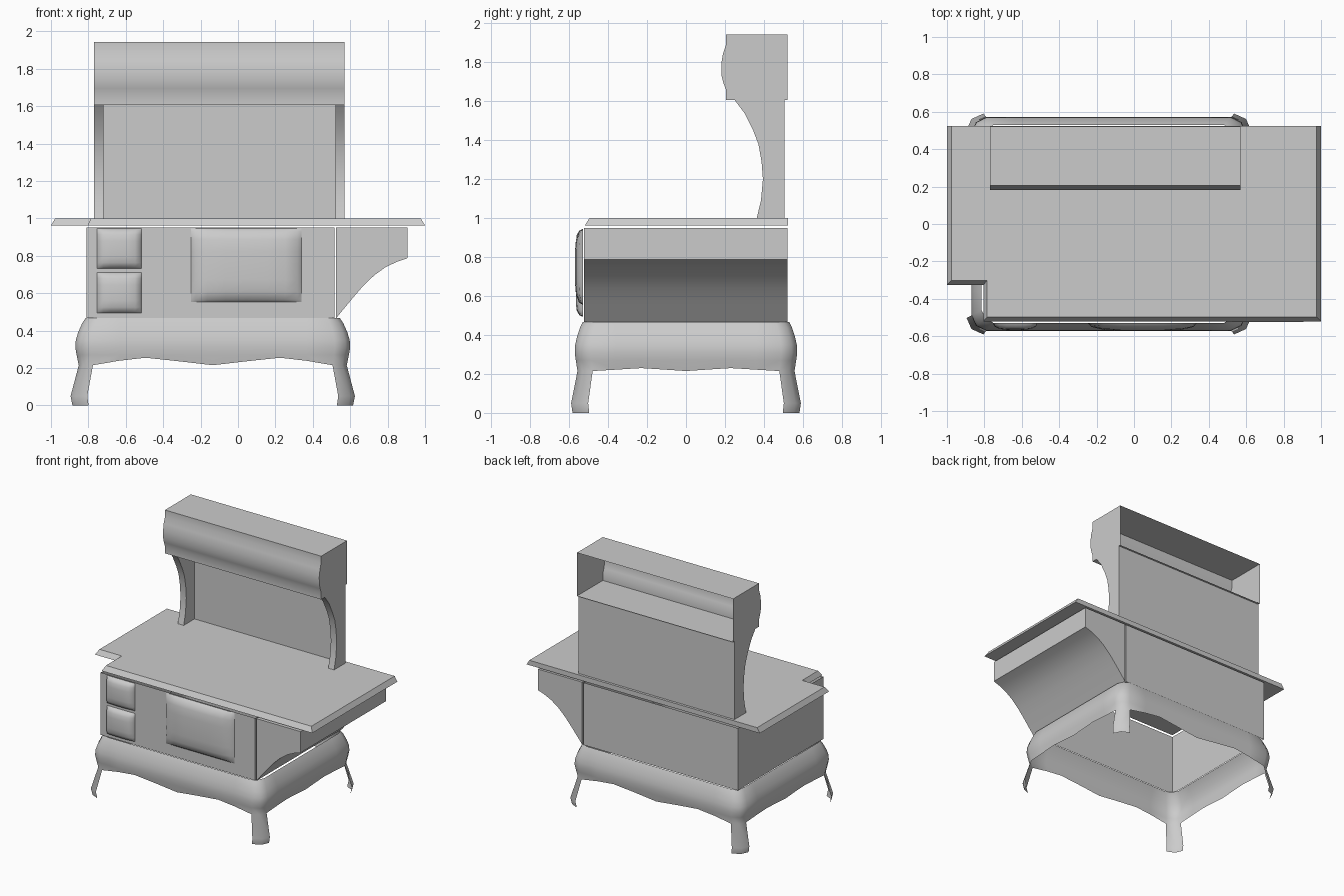
import bpy, bmesh, math
from mathutils import Vector

if "Cube" in bpy.data.objects:
    bpy.data.objects.remove(bpy.data.objects["Cube"])


def finish(name, bm, smooth=None, loc=(0, 0, 0)):
    bmesh.ops.recalc_face_normals(bm, faces=bm.faces[:])
    me = bpy.data.meshes.new(name)
    bm.to_mesh(me)
    bm.free()
    ob = bpy.data.objects.new(name, me)
    ob.location = loc
    bpy.context.collection.objects.link(ob)
    if smooth:
        bpy.ops.object.select_all(action='DESELECT')
        ob.select_set(True)
        bpy.context.view_layer.objects.active = ob
        bpy.ops.object.shade_smooth_by_angle(angle=math.radians(smooth))
    return ob


def prism(name, pts, axis, a, b, caps=True, skip=(), smooth=None, pts2=None):
    """Extrude a 2D outline along an axis; skip lists edges left open."""
    def place(p, t):
        return {'x': (t, p[0], p[1]), 'y': (p[0], t, p[1]), 'z': (p[0], p[1], t)}[axis]
    bm = bmesh.new()
    va = [bm.verts.new(place(p, a)) for p in pts]
    vb = [bm.verts.new(place(p, b)) for p in (pts2 or pts)]
    n = len(pts)
    for i in range(n):
        if i not in skip:
            j = (i + 1) % n
            bm.faces.new((va[i], va[j], vb[j], vb[i]))
    if caps:
        bm.faces.new(va)
        bm.faces.new(vb)
    return finish(name, bm, smooth)


def rect(x0, x1, y0, y1):
    return [(x0, y0), (x1, y0), (x1, y1), (x0, y1)]


# Oven body: four walls, open top and bottom
prism("oven_body", rect(-.81, .515, -.525, .522), 'z', .467, .95, caps=False)

# Side reservoir with a concave underside
prism("side_reservoir", [(.525, .95), (.905, .95), (.905, .787), (.85, .768), (.79, .74),
                         (.73, .697), (.67, .64), (.61, .57), (.525, .467)],
      'y', -.525, .522, smooth=30)

# Cooktop with bevelled edges and a notched front left corner
prism("cooktop", [(-1, .524), (-1, -.325), (-.805, -.325), (-.805, -.52), (1, -.52), (1, .524)],
      'z', .962, 1.0,
      pts2=[(-.977, .524), (-.977, -.302), (-.785, -.302), (-.785, -.496), (.977, -.496), (.977, .524)])

# Splash panel and its two curved brackets
prism("back_panel", rect(-.77, .57, .495, .505), 'z', 1.0, 1.606)
bracket = [(.505, 1.606), (.25, 1.606), (.30, 1.54), (.345, 1.45), (.372, 1.38), (.388, 1.29),
           (.395, 1.2), (.385, 1.09), (.363, 1.0), (.505, 1.0)]
for side, x in (("left", -.77), ("right", .515)):
    prism(side + "_bracket", bracket, 'x', x, x + .055 - .005, smooth=30)
bpy.data.objects["right_bracket"].location.x = .005

# Warming hood, open at the back, with a bulged front
prism("warming_hood", [(.522, 1.942), (.205, 1.942), (.205, 1.89), (.19, 1.845), (.181, 1.79),
                       (.182, 1.735), (.192, 1.695), (.205, 1.66), (.205, 1.606), (.522, 1.606)],
      'x', -.77, .57, skip=(9,), smooth=35)


# Pillow shaped doors
def door(name, x0, x1, z0, z1, depth, n=8):
    bm = bmesh.new()
    grid = []
    for i in range(n + 1):
        row = []
        for j in range(n + 1):
            u, v = -math.cos(math.pi * i / n), -math.cos(math.pi * j / n)
            h = depth * math.sqrt(max(0, (1 - u ** 4) * (1 - v ** 4)))
            row.append(bm.verts.new((x0 + (u + 1) / 2 * (x1 - x0), -.528 - h,
                                     z0 + (v + 1) / 2 * (z1 - z0))))
        grid.append(row)
    for i in range(n):
        for j in range(n):
            bm.faces.new((grid[i][j], grid[i + 1][j], grid[i + 1][j + 1], grid[i][j + 1]))
    ob = finish(name, bm, 60)
    if ob.data.polygons[n * n // 2].normal.y > 0:
        ob.data.flip_normals()


door("oven_door", -.25, .34, .553, .945, .043)
door("upper_firebox_door", -.755, -.515, .732, .945, .038)
door("lower_firebox_door", -.755, -.515, .493, .712, .038)

# Scalloped skirt with legs: one quarter, mirrored twice
HX, HY = .68, .53
FLARE = [(.467, 0), (.44, .018), (.39, .04), (.35, .052), (.31, .055), (.27, .048),
         (.22, .035), (.05, .08), (0, .07)]


def flare(z):
    for (za, oa), (zb, ob) in zip(FLARE, FLARE[1:]):
        if z >= zb:
            return oa + (ob - oa) * (za - z) / (za - zb)
    return FLARE[-1][1]


# each column: position, outward direction, hem height, belongs to leg
columns = [(x, HY, 0, .75, z, False) for x, z in
           ((0, .215), (.18, .236), (.36, .255), (.5, .239))]
columns += [(HX - .065, HY, .7, .75, .215, True),
            (HX - .022, HY - .026, .95, .72, .215, True),
            (HX, HY - .07, 1, .53, .215, True)]
columns += [(HX, y, 1, 0, z, False) for y, z in ((.36, .222), (.23, .23), (.12, .223), (0, .215))]

bm = bmesh.new()
cols = []
for x, y, dx, dy, hem, leg in columns:
    levels = [.467, .44, .39, .35, .31, .27, hem] + ([.05, 0] if leg else [])
    cols.append([bm.verts.new((x + dx * flare(z), y + dy * flare(z), z)) for z in levels])
for a, b in zip(cols, cols[1:]):
    for k in range(min(len(a), len(b)) - 1):
        bm.faces.new((a[k], b[k], b[k + 1], a[k + 1]))
skirt = finish("skirt_and_legs", bm, 50, (-.135, 0, 0))
if sum((p.normal.x + p.normal.y) for p in skirt.data.polygons) < 0:
    skirt.data.flip_normals()
mirror = skirt.modifiers.new("Mirror", 'MIRROR')
mirror.use_axis = (True, True, False)
